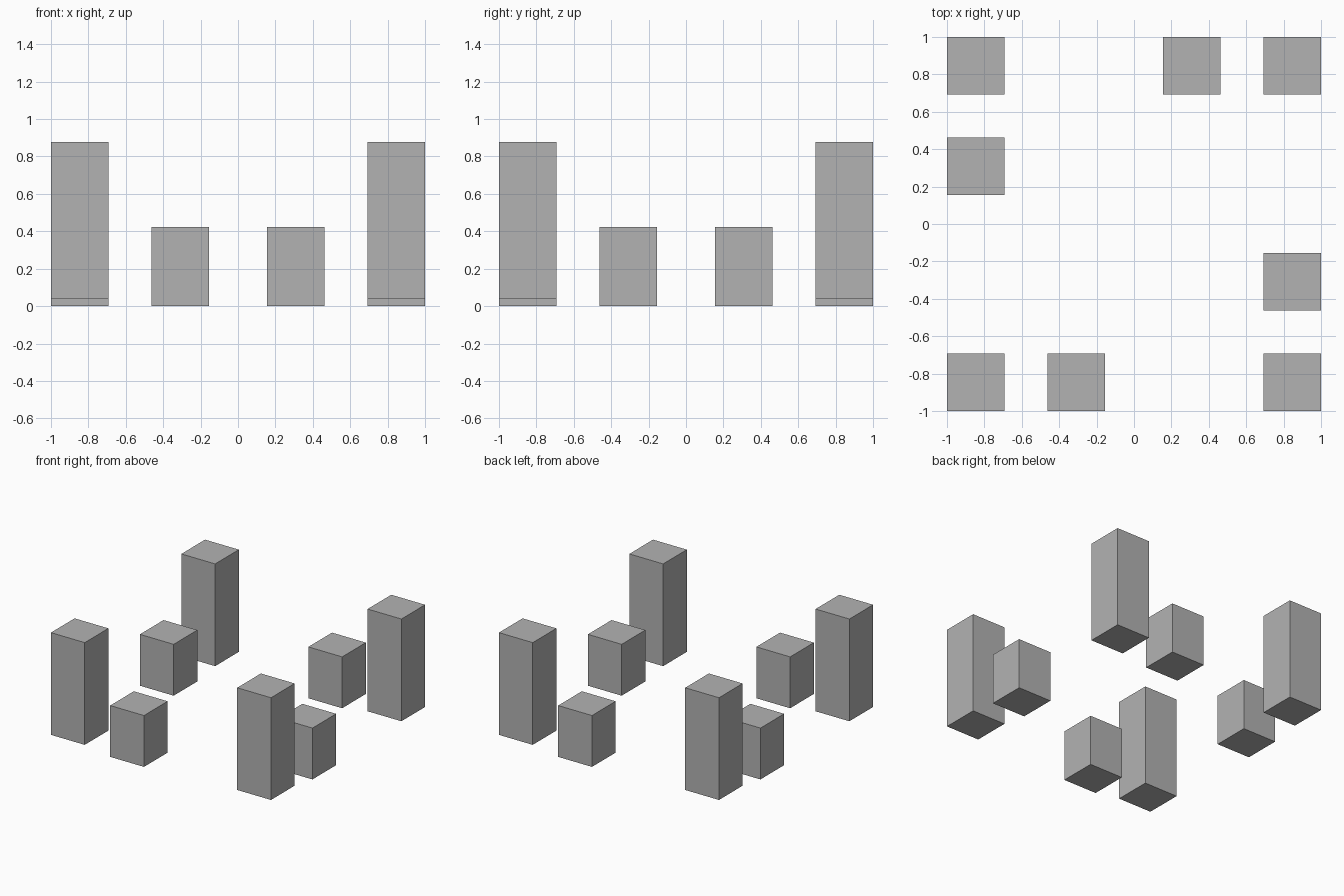
import bpy
import math
from mathutils import Matrix, Vector

cube = bpy.data.objects.get("Cube")
if cube:
    bpy.data.objects.remove(cube, do_unlink=True)

# Single plain grey
GREY = (0.45, 0.45, 0.45, 1.0)
grey = bpy.data.materials.new("plain grey")
grey.use_nodes = True
grey.diffuse_color = GREY
grey.node_tree.nodes["Principled BSDF"].inputs["Base Color"].default_value = GREY

WIDTH = 0.307
EDGE = 1 - WIDTH / 2   # centre line of the outer ring
INNER = 0.308          # offset of the short blocks along each side


def block(name, centre, bottom, top):
    """Square upright block between two heights."""
    height = top - bottom
    bpy.ops.mesh.primitive_cube_add(size=1, location=(centre.x, centre.y, bottom + height / 2))
    obj = bpy.context.object
    obj.name = name
    obj.data.transform(Matrix.Diagonal((WIDTH, WIDTH, height, 1)))
    obj.data.materials.append(grey)


# One tall corner post and one short block per side, in a four-fold pinwheel
corners = ("front_right", "front_left", "back_left", "back_right")
sides = ("front", "left", "back", "right")
for i in range(4):
    turn = Matrix.Rotation(i * math.pi / 2, 3, "Z")
    block(corners[i] + "_post", turn @ Vector((-EDGE, -EDGE, 0)), 0.037, 0.877)
    block(sides[i] + "_short_block", turn @ Vector((-INNER, -EDGE, 0)), 0, 0.422)
